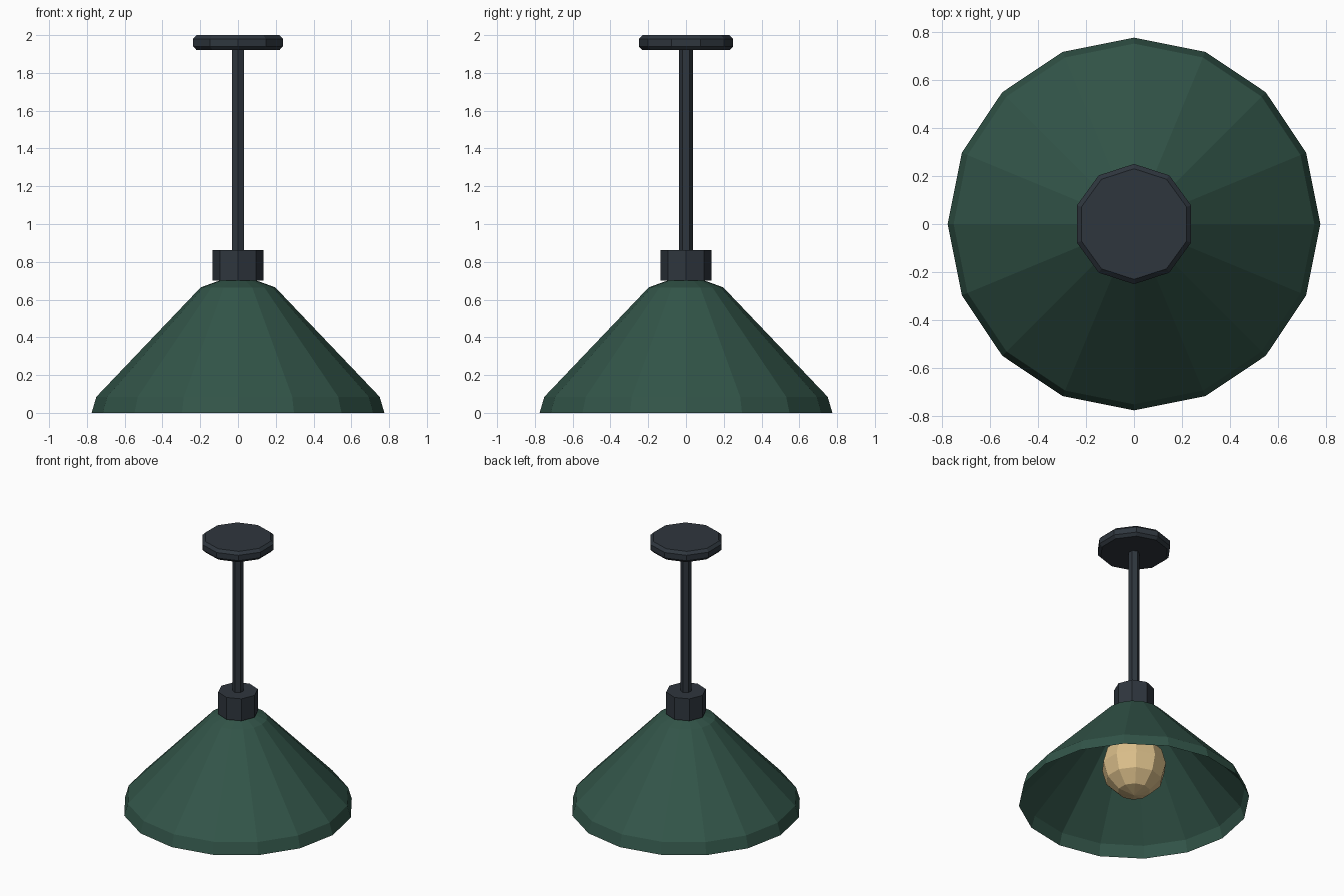
import bpy, bmesh, math

if "Cube" in bpy.data.objects:
    bpy.data.objects.remove(bpy.data.objects["Cube"])


def material(name, color):
    m = bpy.data.materials.new(name)
    m.diffuse_color = (*color, 1.0)
    m.use_nodes = True
    m.node_tree.nodes["Principled BSDF"].inputs["Base Color"].default_value = m.diffuse_color
    return m


green = material("dark green enamel", (0.032, 0.090, 0.066))
metal = material("dark grey metal", (0.028, 0.037, 0.048))
glow = material("warm glass", (0.72, 0.53, 0.26))


def finish(name, bm, mat):
    mesh = bpy.data.meshes.new(name)
    bm.to_mesh(mesh)
    bm.free()
    mesh.materials.append(mat)
    obj = bpy.data.objects.new(name, mesh)
    bpy.context.collection.objects.link(obj)
    return obj


def lathe(name, profile, sides, mat, open_bottom=False):
    """Flat-sided turned part; profile is (radius, height) from bottom to top."""
    bm = bmesh.new()
    rings = []
    for r, z in profile:
        angles = [math.pi / 2 + 2 * math.pi * i / sides for i in range(sides)]
        rings.append([bm.verts.new((r * math.cos(a), r * math.sin(a), z)) for a in angles])
    for low, high in zip(rings, rings[1:]):
        for i in range(sides):
            j = (i + 1) % sides
            bm.faces.new((low[i], low[j], high[j], high[i]))
    bm.faces.new(rings[-1])
    if not open_bottom:
        bm.faces.new(rings[0][::-1])
    return finish(name, bm, mat)


# Conical shade, open underneath, with a steeper lip and a shallow shoulder
lathe("shade", [(0.775, 0), (0.75, 0.085), (0.197, 0.665), (0.10, 0.70)],
      16, green, open_bottom=True)

# Collar above the shade, hanging rod and bevelled ceiling plate
lathe("collar", [(0.135, 0.70), (0.135, 0.863)], 8, metal)
lathe("rod", [(0.038, 0.86), (0.038, 1.93)], 6, metal)
lathe("ceiling_plate", [(0.23, 1.92), (0.25, 1.94), (0.25, 1.98), (0.23, 2.0)], 10, metal)

# Bulb and the short holder that carries it inside the shade
bm = bmesh.new()
bmesh.ops.create_uvsphere(bm, u_segments=10, v_segments=6, radius=0.22)
bmesh.ops.translate(bm, verts=bm.verts, vec=(0, 0, 0.265))
finish("bulb", bm, glow)
lathe("bulb_holder", [(0.07, 0.45), (0.07, 0.70)], 8, metal)
